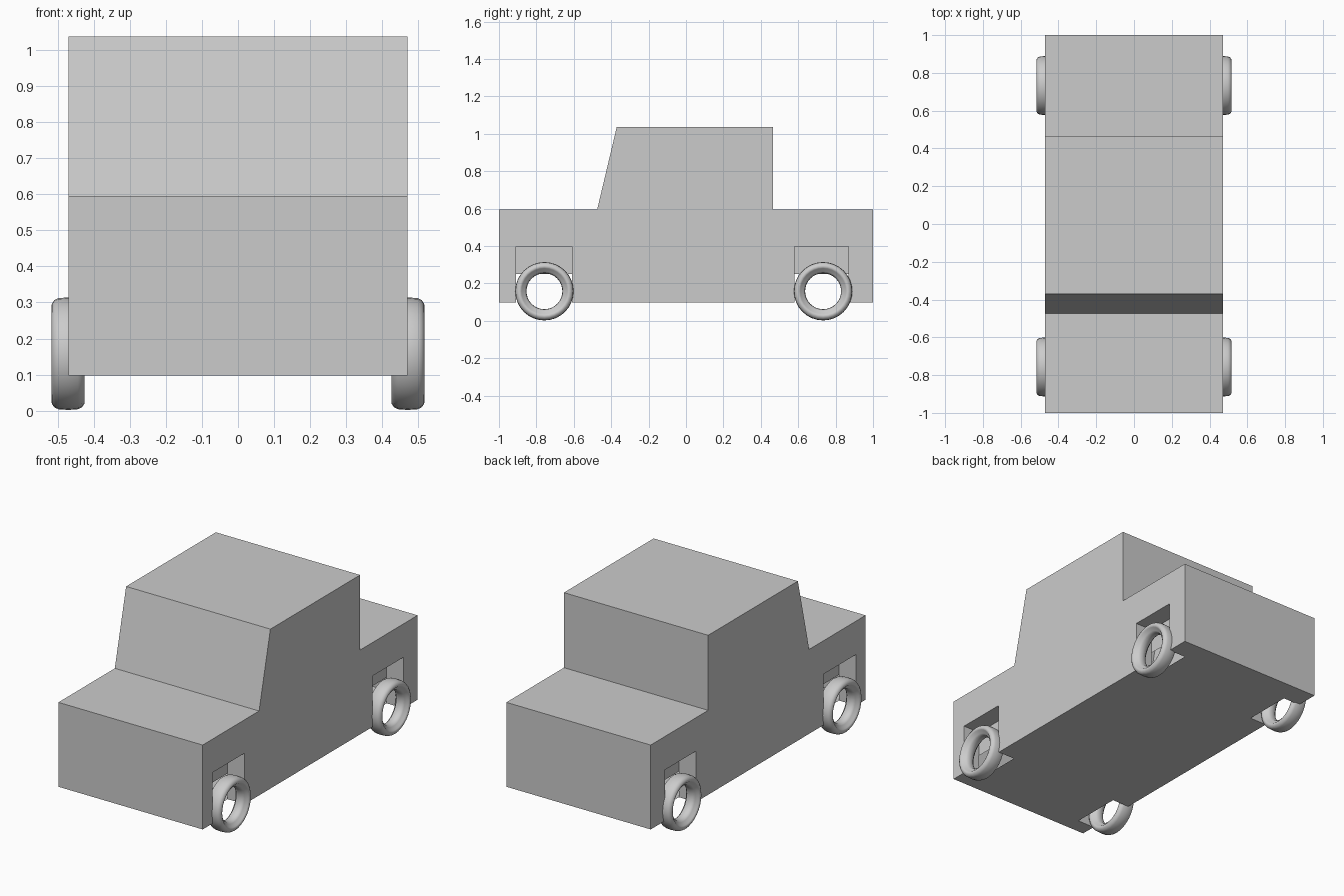
import bpy, bmesh
from math import cos, sin, pi, radians

if "Cube" in bpy.data.objects:
    bpy.data.objects.remove(bpy.data.objects["Cube"])

W, INNER = 0.47, 0.36            # half body width, wheel-well back wall
BOT, WELL_TOP, WALL_LOW = 0.098, 0.398, 0.25
WELLS = [(-0.91, -0.61), (0.58, 0.868)]
UPPER = [(1, BOT), (1, 0.595), (0.465, 0.595), (0.465, 1.037),
         (-0.37, 1.037), (-0.475, 0.595), (-1, 0.595), (-1, BOT)]


def finish(name, bm):
    bmesh.ops.remove_doubles(bm, verts=bm.verts, dist=1e-5)
    bmesh.ops.recalc_face_normals(bm, faces=bm.faces)
    mesh = bpy.data.meshes.new(name)
    bm.to_mesh(mesh)
    bm.free()
    ob = bpy.data.objects.new(name, mesh)
    bpy.context.collection.objects.link(ob)
    return ob


def face(bm, pts):
    return bm.faces.new([bm.verts.new(p) for p in pts])


# Car body: a shell with four wheel wells
bm = bmesh.new()
for (y0, z0), (y1, z1) in zip(UPPER, UPPER[1:]):
    face(bm, [(-W, y0, z0), (W, y0, z0), (W, y1, z1), (-W, y1, z1)])

notches = []
for a, b in WELLS:
    notches += [(a, BOT), (a, WELL_TOP), (b, WELL_TOP), (b, BOT)]
for s in (-1, 1):
    # Side panel
    face(bm, [(s * W, y, z) for y, z in UPPER + notches])
    # Well sides, ceiling and the upper strip of the back wall
    for a, b in WELLS:
        path = [(a, BOT), (a, WELL_TOP), (b, WELL_TOP), (b, BOT)]
        for (y0, z0), (y1, z1) in zip(path, path[1:]):
            face(bm, [(s * W, y0, z0), (s * W, y1, z1),
                      (s * INNER, y1, z1), (s * INNER, y0, z0)])
        face(bm, [(s * INNER, a, WALL_LOW), (s * INNER, b, WALL_LOW),
                  (s * INNER, b, WELL_TOP), (s * INNER, a, WELL_TOP)])

# Floor in strips, narrowed at the wells
ys = [-1] + [y for w in WELLS for y in w] + [1]
for i, (y0, y1) in enumerate(zip(ys, ys[1:])):
    w = INNER if i % 2 else W
    face(bm, [(-w, y0, BOT), (w, y0, BOT), (w, y1, BOT), (-w, y1, BOT)])
finish("car_body", bm)

# Wheels: open tyre rings, lathed from a half section mirrored across the width
HALF = [(0.0, 0.156), (0.027, 0.154), (0.038, 0.149), (0.045, 0.139),
        (0.046, 0.130), (0.042, 0.123), (0.034, 0.117), (0.028, 0.106),
        (0.018, 0.098), (0.0, 0.096)]
SECTION = HALF + [(-x, r) for x, r in HALF[-2:0:-1]]
STEPS = 32


def wheel(name, cx, cy):
    bm = bmesh.new()
    rings = []
    for i in range(STEPS):
        t = 2 * pi * i / STEPS
        rings.append([bm.verts.new((x, r * cos(t), r * sin(t))) for x, r in SECTION])
    n = len(SECTION)
    for i in range(STEPS):
        a, b = rings[i], rings[(i + 1) % STEPS]
        for j in range(n):
            k = (j + 1) % n
            bm.faces.new((a[j], a[k], b[k], b[j]))
    ob = finish(name, bm)
    ob.location = (cx, cy, 0.158)
    bpy.ops.object.select_all(action='DESELECT')
    ob.select_set(True)
    bpy.context.view_layer.objects.active = ob
    bpy.ops.object.shade_smooth_by_angle(angle=radians(40))


for end, cy in (("front", -0.757), ("rear", 0.733)):
    for side, s in (("left", -1), ("right", 1)):
        wheel(f"{end}_{side}_wheel", s * 0.471, cy)
